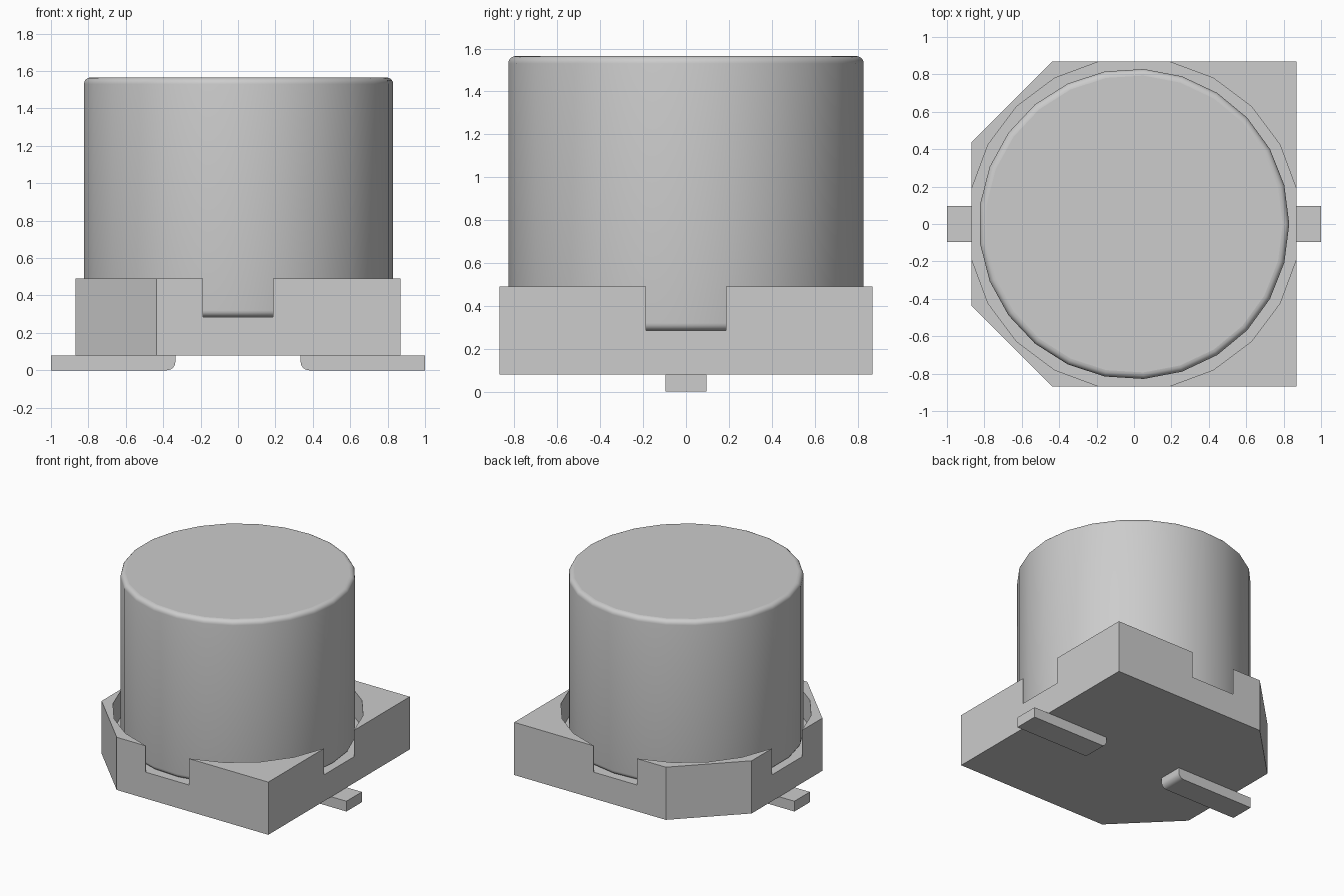
import bpy, bmesh
from math import radians, sin, cos, pi

if "Cube" in bpy.data.objects:
    bpy.data.objects.remove(bpy.data.objects["Cube"])

HALF = 0.87            # half width of the base
BOTTOM, FLOOR, RIM = 0.08, 0.285, 0.49
CAN_R, CAN_TOP, FILLET = 0.83, 1.565, 0.035
NOTCH = 0.186

grey = bpy.data.materials.new("plain grey")
grey.use_nodes = True
colour = (0.604, 0.604, 0.604, 1)
grey.diffuse_color = colour
grey.node_tree.nodes["Principled BSDF"].inputs["Base Color"].default_value = colour


def finish(name, bm):
    bmesh.ops.recalc_face_normals(bm, faces=bm.faces)
    mesh = bpy.data.meshes.new(name)
    bm.to_mesh(mesh)
    bm.free()
    mesh.materials.append(grey)
    obj = bpy.data.objects.new(name, mesh)
    bpy.context.collection.objects.link(obj)
    return obj


def prism(name, points, offset):
    """Extrude a flat outline of 3D points along an offset."""
    bm = bmesh.new()
    face = bm.faces.new([bm.verts.new(p) for p in points])
    moved = bmesh.ops.extrude_face_region(bm, geom=[face])["geom"]
    bmesh.ops.translate(bm, vec=offset,
                        verts=[v for v in moved if isinstance(v, bmesh.types.BMVert)])
    return finish(name, bm)


# Base block with two cut corners on the right side
cut = 0.435
outline = [(HALF, -HALF), (HALF, HALF), (-cut, HALF),
           (-HALF, cut), (-HALF, -cut), (-cut, -HALF)]
base = prism("base", [(x, y, BOTTOM) for x, y in outline], (0, 0, RIM - BOTTOM))

# Round recess with a notch through each side, cut out of the base
quarter = [(1.1, NOTCH)]
for i in range(5):
    a = radians(12.1 + i * 16.45)
    quarter.append((0.888 * cos(a), 0.888 * sin(a)))
quarter.append((NOTCH, 1.1))
recess = []
for k in range(4):
    c, s = round(cos(k * pi / 2)), round(sin(k * pi / 2))
    recess += [(x * c - y * s, x * s + y * c, FLOOR) for x, y in quarter]
cutter = prism("recess_cutter", recess, (0, 0, 0.5))
cutter.hide_render = True
mod = base.modifiers.new("recess", "BOOLEAN")
mod.operation = "DIFFERENCE"
mod.solver = "EXACT"
mod.object = cutter
bpy.context.view_layer.objects.active = base
bpy.ops.object.modifier_apply(modifier=mod.name)
bpy.data.objects.remove(cutter)

# Can with rounded top and bottom rims
SIDES, STEPS = 25, 5
profile = []
for zc, start in ((FLOOR + FILLET, -90), (CAN_TOP - FILLET, 0)):
    for i in range(STEPS + 1):
        a = radians(start + 90 * i / STEPS)
        profile.append((CAN_R - FILLET + FILLET * cos(a), zc + FILLET * sin(a)))
bm = bmesh.new()
rings = [[bm.verts.new((r * cos(2 * pi * k / SIDES), r * sin(2 * pi * k / SIDES), z))
          for k in range(SIDES)] for r, z in profile]
for low, high in zip(rings, rings[1:]):
    for k in range(SIDES):
        n = (k + 1) % SIDES
        bm.faces.new((low[k], low[n], high[n], high[k])).smooth = True
bm.faces.new(rings[0])
bm.faces.new(rings[-1])
finish("can", bm)

# Two leads, rounded on the lower inner edge
INNER, WIDTH, ROUND = 0.335, 0.095, 0.045
for name, side in (("left_lead", 1), ("right_lead", -1)):
    shape = [(1, 0), (1, BOTTOM), (INNER, BOTTOM)]
    for i in range(7):
        a = radians(180 + 15 * i)
        shape.append((INNER + ROUND + ROUND * cos(a), ROUND + ROUND * sin(a)))
    lead = prism(name, [(side * x, -WIDTH, z) for x, z in shape], (0, 2 * WIDTH, 0))
    bpy.ops.object.select_all(action="DESELECT")
    lead.select_set(True)
    bpy.context.view_layer.objects.active = lead
    bpy.ops.object.shade_smooth_by_angle(angle=radians(30))
